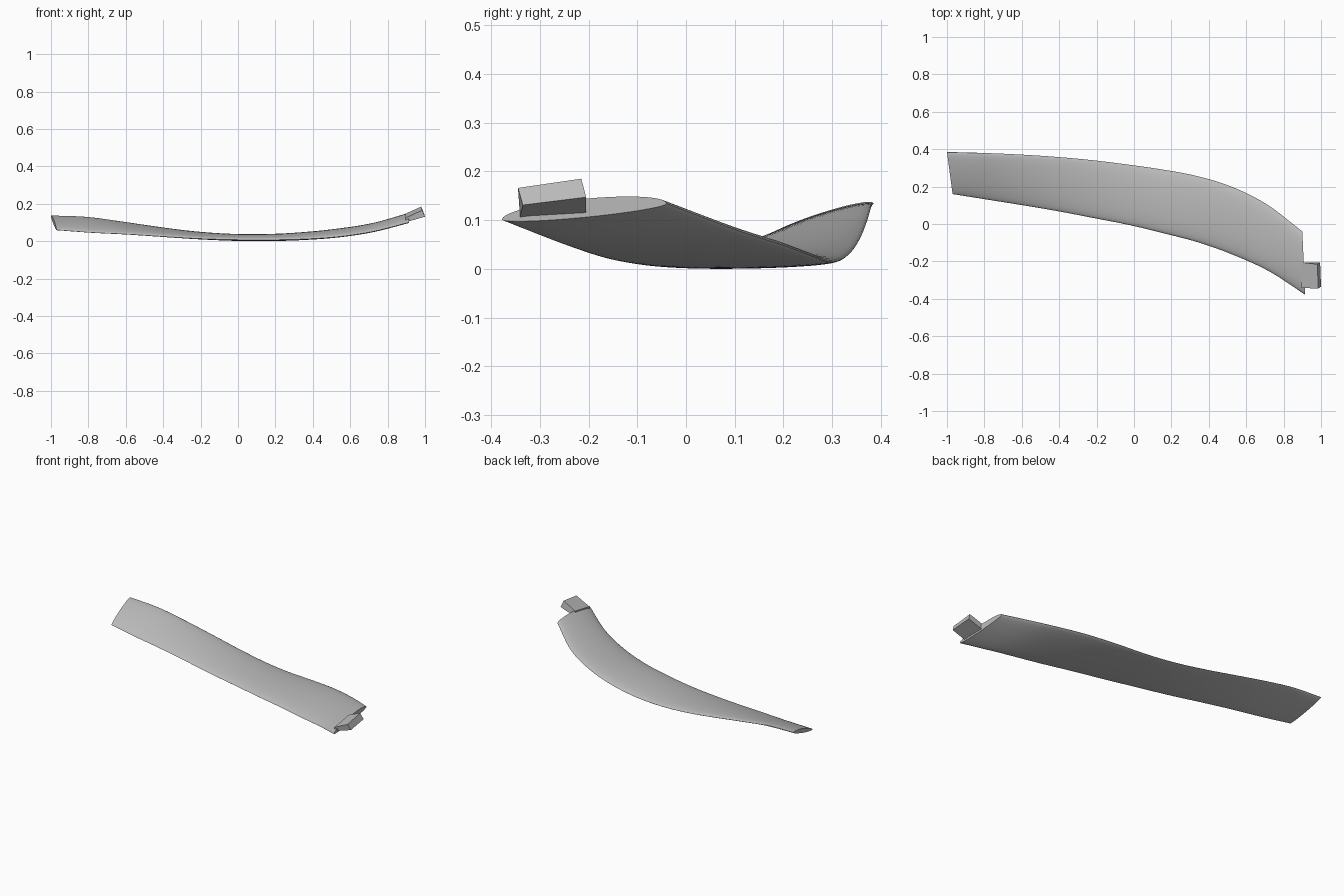
import bpy, bmesh, math
from mathutils import Vector

cube = bpy.data.objects.get("Cube")
if cube:
    bpy.data.objects.remove(cube, do_unlink=True)

grey = bpy.data.materials.new("light grey")
grey.use_nodes = True
colour = (0.5, 0.5, 0.5, 1)
grey.diffuse_color = colour
grey.node_tree.nodes["Principled BSDF"].inputs["Base Color"].default_value = colour

# Edge curves, sampled evenly from the wide free end to the tab end
FRONT_Y = [.16, .13, .10, .068, .032, -.005, -.05, -.10, -.168, -.255, -.378]
FRONT_Z = [.064, .050, .041, .029, .018, .012, .011, .015, .028, .057, .105]
BACK_Y = [.385, .38, .372, .36, .343, .32, .293, .258, .20, .105, -.04]
BACK_Z = [.138, .13, .103, .072, .043, .023, .018, .030, .052, .083, .138]
CROWN = [.016, .022, .028, .026]
BELLY = [.010, .010, .010, .012]


def sample(values, s):
    """Smooth Catmull-Rom interpolation of evenly spaced values."""
    t = s * (len(values) - 1)
    i = min(int(t), len(values) - 2)
    t -= i
    b, c = values[i], values[i + 1]
    a = values[i - 1] if i else 2 * b - c
    d = values[i + 2] if i + 2 < len(values) else 2 * c - b
    return b + t / 2 * (c - a + t * (2*a - 5*b + 4*c - d + t * (3 * (b - c) + d - a)))


def section(s, sides=40):
    """Lens-shaped cross-section between the two edge curves."""
    front = Vector((-.97 + 1.885 * s, sample(FRONT_Y, s), sample(FRONT_Z, s)))
    back = Vector((-1 + 1.9 * s, sample(BACK_Y, s), sample(BACK_Z, s)))
    points = []
    for k in range(sides):
        a = math.tau * k / sides
        p = front.lerp(back, (1 - math.cos(a)) / 2)
        p.z += math.sin(a) * sample(CROWN if math.sin(a) > 0 else BELLY, s)
        points.append(p)
    return points


def loft(name, rings, smooth):
    bm = bmesh.new()
    loops = [[bm.verts.new(p) for p in ring] for ring in rings]
    for r, q in zip(loops, loops[1:]):
        for k in range(len(r)):
            n = (k + 1) % len(r)
            bm.faces.new((r[k], r[n], q[n], q[k]))
    bm.faces.new(loops[0])
    bm.faces.new(loops[-1])
    bmesh.ops.recalc_face_normals(bm, faces=bm.faces)
    mesh = bpy.data.meshes.new(name)
    bm.to_mesh(mesh)
    bm.free()
    mesh.materials.append(grey)
    obj = bpy.data.objects.new(name, mesh)
    bpy.context.collection.objects.link(obj)
    if smooth:
        bpy.ops.object.select_all(action='DESELECT')
        obj.select_set(True)
        bpy.context.view_layer.objects.active = obj
        bpy.ops.object.shade_smooth_by_angle(angle=math.radians(40))
    return obj


# Curved, twisted blade
rings = [section(i / 60) for i in range(61)]
drop = Vector((0, 0, min(p.z for ring in rings for p in ring)))
loft("blade", [[p - drop for p in ring] for ring in rings], True)

# Upturned mounting tab at the narrow end
tab_base = [(.895, -.342, .101), (.895, -.205, .111), (.895, -.205, .147), (.895, -.342, .124)]
tab_tip = [(1, -.335, .131), (.995, -.205, .147), (.98, -.215, .185), (.985, -.345, .166)]
loft("mounting_tab", [[Vector(p) for p in ring] for ring in (tab_base, tab_tip)], False)
